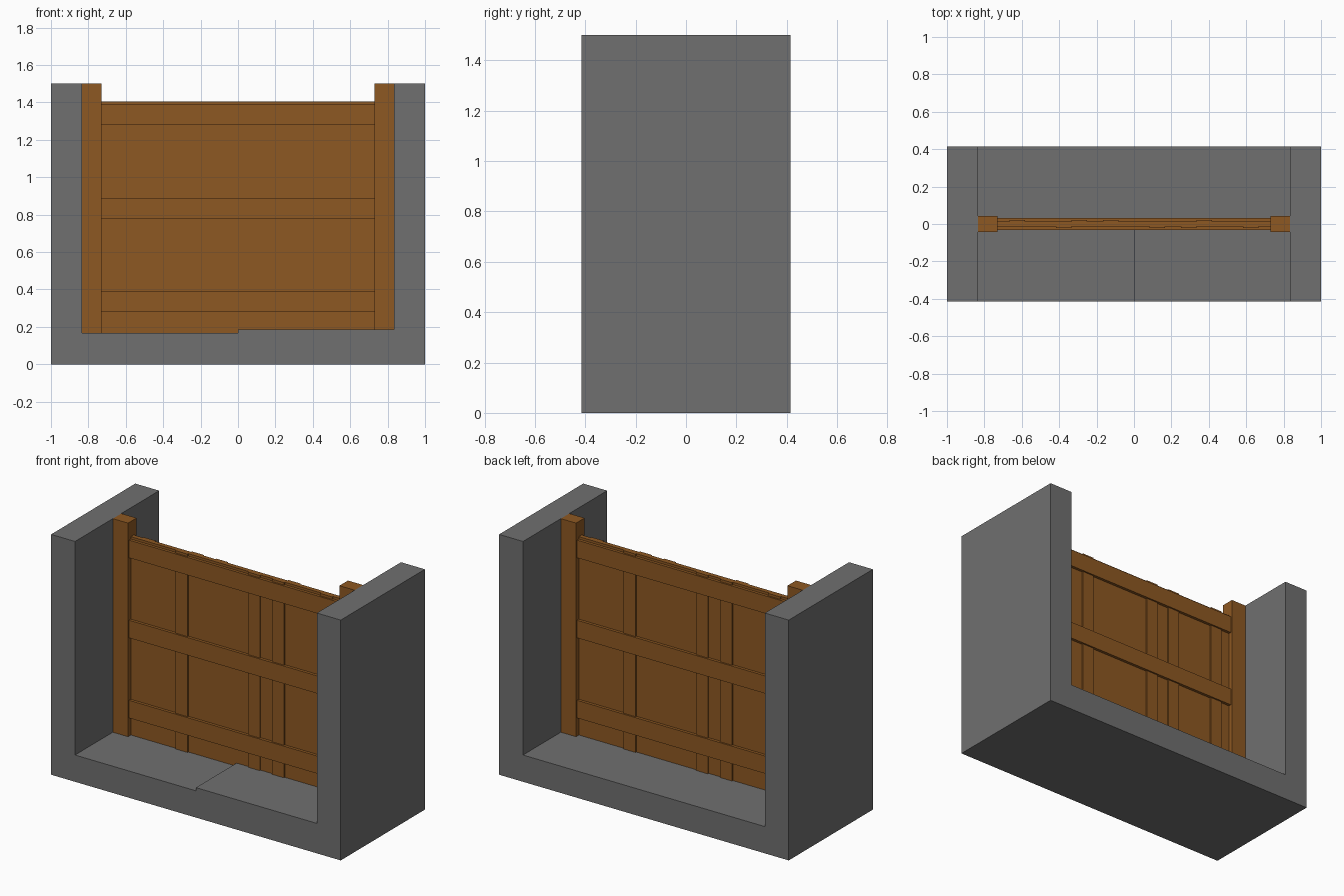
import bpy
import bmesh
from mathutils import Vector

cube = bpy.data.objects.get("Cube")
if cube:
    bpy.data.objects.remove(cube, do_unlink=True)


def make_material(name, rgb):
    mat = bpy.data.materials.new(name)
    mat.use_nodes = True
    mat.diffuse_color = (*rgb, 1)
    mat.node_tree.nodes["Principled BSDF"].inputs["Base Color"].default_value = (*rgb, 1)
    return mat


def add_object(name, bm, mat):
    bmesh.ops.recalc_face_normals(bm, faces=bm.faces)
    mesh = bpy.data.meshes.new(name)
    bm.to_mesh(mesh)
    bm.free()
    mesh.materials.append(mat)
    obj = bpy.data.objects.new(name, mesh)
    bpy.context.collection.objects.link(obj)
    return obj


def box(name, xs, ys, zs, mat):
    bm = bmesh.new()
    bmesh.ops.create_cube(bm, size=1)
    lo, hi = Vector((xs[0], ys[0], zs[0])), Vector((xs[1], ys[1], zs[1]))
    for v in bm.verts:
        v.co = [(hi[i] - lo[i]) * v.co[i] + (hi[i] + lo[i]) / 2 for i in range(3)]
    return add_object(name, bm, mat)


stone = make_material("grey stone", (0.16, 0.16, 0.16))
wood = make_material("brown wood", (0.27, 0.098, 0.016))

DEPTH = 0.415      # half depth of the stone frame
INNER = 0.835      # inner face of the side walls
FLOOR = 0.167
POST_IN = 0.73

# U-shaped stone frame, extruded from its front outline
outline = [(-1, 0), (1, 0), (1, 1.5), (INNER, 1.5), (INNER, FLOOR),
           (-INNER, FLOOR), (-INNER, 1.5), (-1, 1.5)]
bm = bmesh.new()
face = bm.faces.new([bm.verts.new((x, -DEPTH, z)) for x, z in outline])
extruded = bmesh.ops.extrude_face_region(bm, geom=[face])
for v in extruded["geom"]:
    if isinstance(v, bmesh.types.BMVert):
        v.co.y = DEPTH
add_object("stone_frame", bm, stone)

# Raised floor slab on one side of the front
box("raised_floor", (0, INNER), (-DEPTH, 0), (FLOOR, 0.187), stone)

# Square posts against both walls
for side, label in ((1, "left"), (-1, "right")):
    xs = sorted((side * POST_IN, side * INNER))
    box(f"{label}_post", xs, (-0.042, 0.042), (FLOOR, 1.5), wood)

# Plank wall between the posts
box("plank_wall", (-POST_IN, POST_IN), (-0.014, 0.014), (FLOOR, 1.405), wood)

# Proud boards, the same on both faces after a half turn
BOARD = 1 / 12
for side, label in ((1, "front"), (-1, "back")):
    for i, right_edge in enumerate((-1 / 3, 1 / 6, 1 / 3, 2 / 3)):
        xs = sorted((side * (right_edge - BOARD), side * right_edge))
        ys = sorted((0, -side * 0.022))
        box(f"{label}_board_{i + 1}", xs, ys, (FLOOR, 1.405), wood)

# Horizontal rails
for label, z in (("lower", 0.28), ("middle", 0.78), ("upper", 1.28)):
    box(f"{label}_rail", (-POST_IN, POST_IN), (-0.032, 0.032), (z, z + 0.11), wood)
